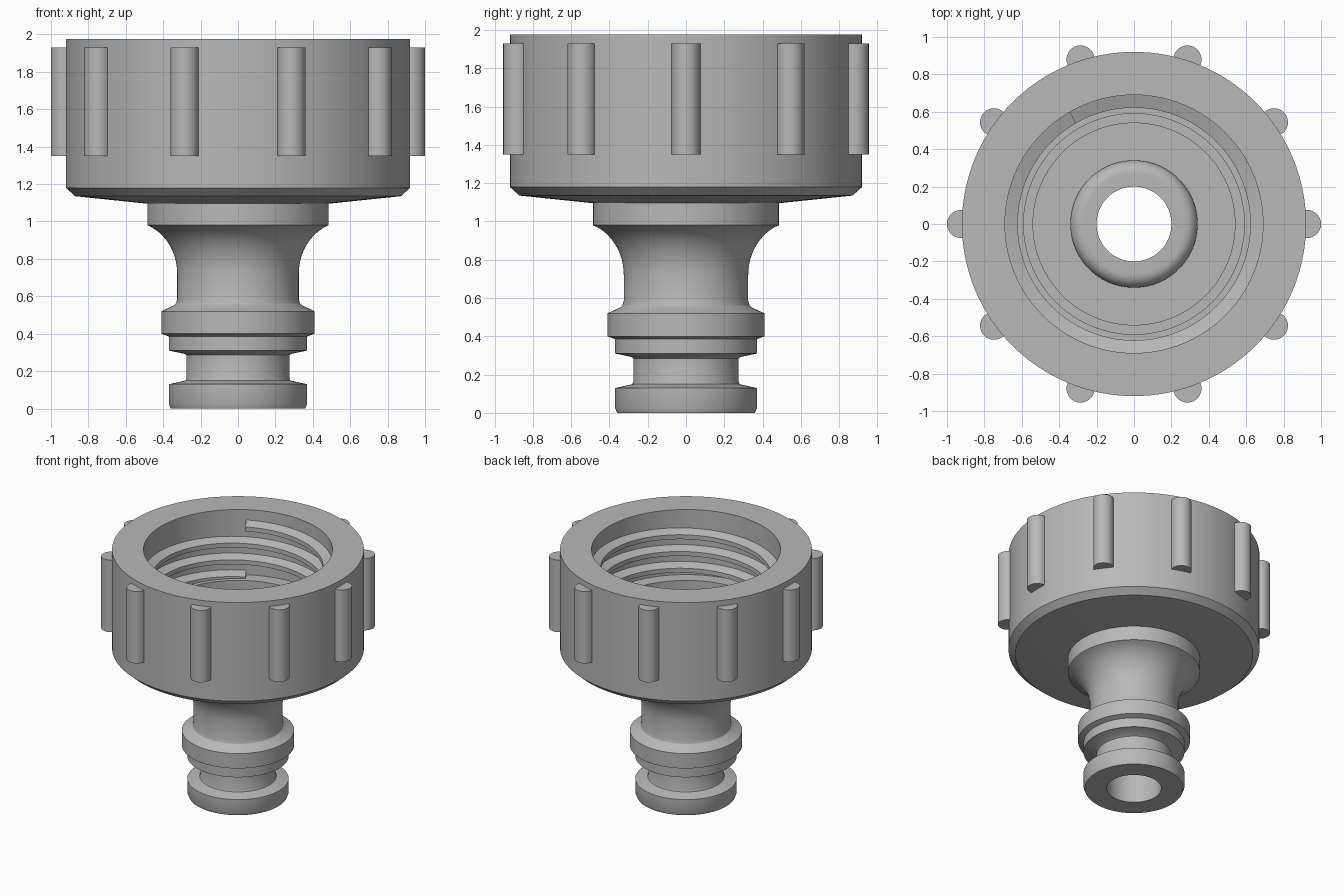
import bpy, bmesh
from math import sin, cos, pi, radians

cube = bpy.data.objects.get("Cube")
if cube:
    bpy.data.objects.remove(cube, do_unlink=True)

grey = bpy.data.materials.new("grey plastic")
grey.use_nodes = True
colour = (0.48, 0.48, 0.48, 1)
grey.diffuse_color = colour
grey.node_tree.nodes["Principled BSDF"].inputs["Base Color"].default_value = colour


def finish(name, bm):
    """Turn a bmesh into a shaded object."""
    bmesh.ops.recalc_face_normals(bm, faces=bm.faces[:])
    mesh = bpy.data.meshes.new(name)
    bm.to_mesh(mesh)
    bm.free()
    mesh.materials.append(grey)
    obj = bpy.data.objects.new(name, mesh)
    bpy.context.collection.objects.link(obj)
    bpy.ops.object.select_all(action='DESELECT')
    obj.select_set(True)
    bpy.context.view_layer.objects.active = obj
    bpy.ops.object.shade_smooth_by_angle(angle=radians(25))
    return obj


def bridge(bm, a, b):
    """Join two matching closed sections with quads."""
    for i in range(len(a)):
        j = (i + 1) % len(a)
        bm.faces.new((a[i], a[j], b[j], b[i]))


def section(bm, profile, angle, lift=0):
    return [bm.verts.new((r * cos(angle), r * sin(angle), z + lift)) for r, z in profile]


def lathe(name, profile, steps=128):
    """Spin a closed (radius, height) profile about z."""
    bm = bmesh.new()
    rings = [section(bm, profile, 2 * pi * k / steps) for k in range(steps)]
    for k in range(steps):
        bridge(bm, rings[k], rings[(k + 1) % steps])
    return finish(name, bm)


# Hose tail: grooved plug, neck, flare, collar and rounded inner lip
END = radians(70)
flare = []
for k in range(13):
    t = END * k / 12
    flare.append((0.325 + 0.16 * (1 - cos(t)) / (1 - cos(END)),
                  0.72 + 0.26 * sin(t) / sin(END)))
lip = [(0.27 + 0.07 * cos(t), 1.22 + 0.07 * sin(t))
       for t in [pi / 2 * k / 10 for k in range(11)]]
tail = [(0.2, 0), (0.36, 0), (0.37, 0.025), (0.37, 0.13), (0.28, 0.15),
        (0.275, 0.165), (0.275, 0.285), (0.285, 0.292), (0.37, 0.31),
        (0.37, 0.385), (0.41, 0.4), (0.41, 0.52), (0.345, 0.55),
        (0.332, 0.562), (0.325, 0.585)]
tail += flare + [(0.485, 1.1), (0.34, 1.1)] + lip + [(0.2, 1.29)]
lathe("hose_tail", tail)

# Cap nut: chamfered outside, stepped bore
nut = [(0.3, 1.095), (0.485, 1.095), (0.87, 1.135), (0.92, 1.18), (0.92, 1.975),
       (0.69, 1.975), (0.69, 1.45), (0.59, 1.45), (0.59, 1.27), (0.54, 1.27),
       (0.54, 1.2), (0.3, 1.2)]
lathe("cap_nut", nut)

# Internal right-handed thread, ending just below the rim
PITCH, TURNS, STEPS = 0.135, 3, 96
tooth = [(0.7, -0.045), (0.622, -0.018), (0.622, 0.018), (0.7, 0.045)]
bm = bmesh.new()
rows = []
for k in range(TURNS * STEPS + 1):
    turn = k / STEPS
    rows.append(section(bm, tooth, radians(120) + 2 * pi * turn,
                        1.85 + PITCH * (turn - TURNS)))
for a, b in zip(rows, rows[1:]):
    bridge(bm, a, b)
bm.faces.new(rows[0])
bm.faces.new(rows[-1])
finish("inner_thread", bm)

# Ten round grip ribs
for k in range(10):
    a = 2 * pi * k / 10
    bm = bmesh.new()
    bmesh.ops.create_cone(bm, cap_ends=True, segments=32,
                          radius1=0.075, radius2=0.075, depth=0.58)
    rib = finish(f"grip_rib_{k + 1}", bm)
    rib.location = (0.925 * cos(a), 0.925 * sin(a), 1.64)
